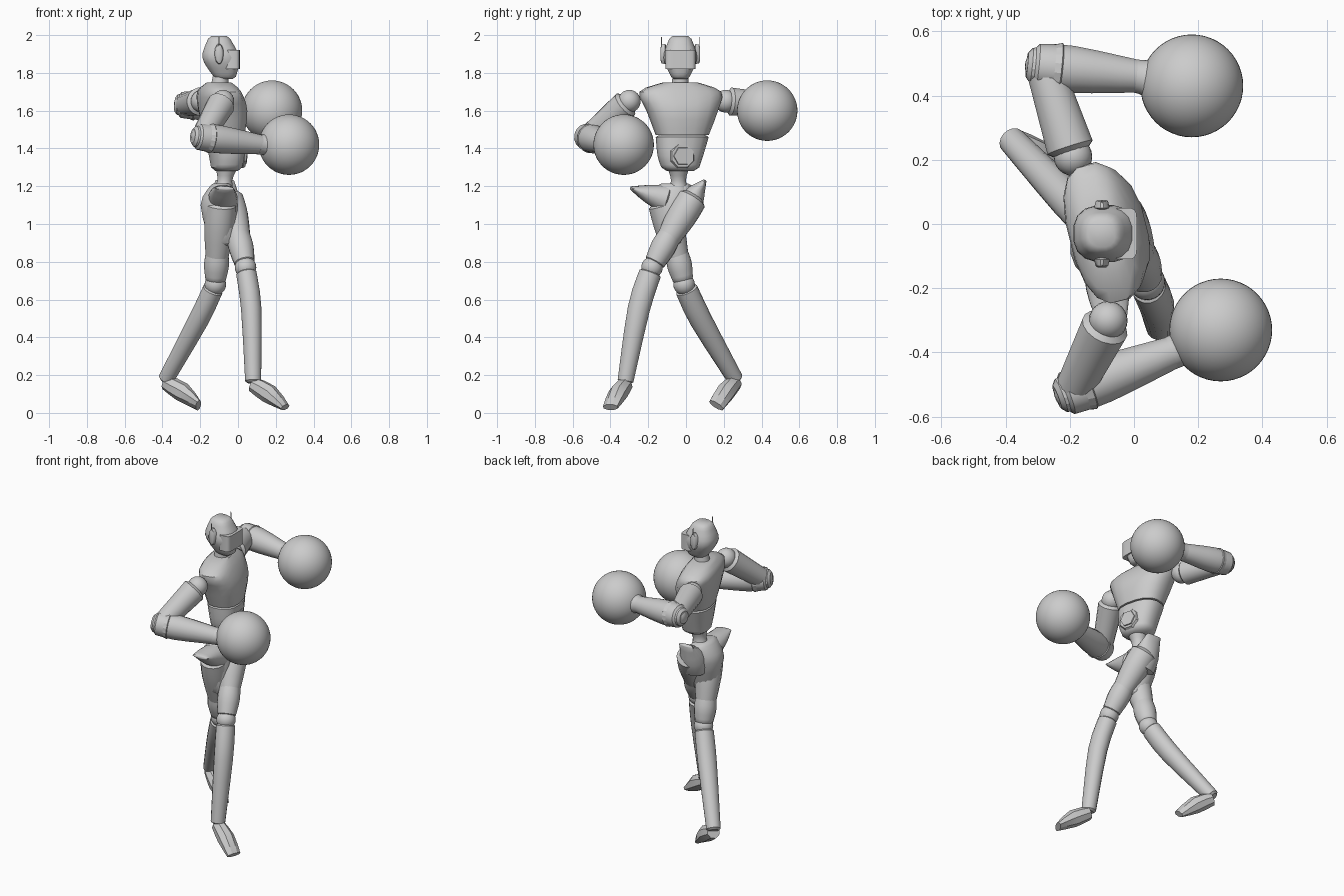
import bpy
import bmesh
import math
from mathutils import Vector

cube = bpy.data.objects.get("Cube")
if cube:
    bpy.data.objects.remove(cube, do_unlink=True)

# One material for every part
grey = bpy.data.materials.new("plain_grey")
grey.use_nodes = True
grey.diffuse_color = (0.6, 0.6, 0.6, 1)
grey.node_tree.nodes["Principled BSDF"].inputs["Base Color"].default_value = grey.diffuse_color

UP = Vector((0, 0, 1))
FORWARD = Vector((1, 0, 0))
SIDEWAYS = Vector((0, 1, 0))
SHOULDER_LINE = Vector((-.25, 1, 0)).normalized()
CHEST_FRONT = SHOULDER_LINE.cross(UP)


def finish(name, mesh_builder, sharp_angle):
    """Turn the built mesh into a shaded object."""
    bmesh.ops.recalc_face_normals(mesh_builder, faces=mesh_builder.faces)
    mesh = bpy.data.meshes.new(name)
    mesh_builder.to_mesh(mesh)
    mesh_builder.free()
    mesh.materials.append(grey)
    part = bpy.data.objects.new(name, mesh)
    bpy.context.collection.objects.link(part)
    bpy.ops.object.select_all(action='DESELECT')
    part.select_set(True)
    bpy.context.view_layer.objects.active = part
    bpy.ops.object.shade_smooth_by_angle(angle=math.radians(sharp_angle))


def curve_through(values, steps):
    """Sample a smooth curve that passes through every value."""
    ends = [values[0]] + list(values) + [values[-1]]
    samples = []
    for before, start, end, after in zip(ends, ends[1:], ends[2:], ends[3:]):
        for step in range(steps):
            t = step / steps
            leave, arrive = (end - before) / 2, (after - start) / 2
            blend = t * t * (3 - 2 * t)
            samples.append(start + (end - start) * blend
                           + leave * t * (1 - t) ** 2 - arrive * t * t * (1 - t))
    return samples + [values[-1]]


def skin(name, path, widths, depths=None, side=UP, level=False, sides=16,
         boxiness=1, steps=3, rounded=True, sharp_angle=40):
    """Skin a smooth run of oval rings along a path."""
    points = curve_through([Vector(point) for point in path], steps)
    across = curve_through(widths, steps)
    through = curve_through(depths or widths, steps)
    count = len(points)
    rings = []
    for index in range(count):
        heading = points[min(index + 1, count - 1)] - points[max(index - 1, 0)]
        heading = UP.copy() if level else heading.normalized()
        rings.append((points[index], heading, across[index], through[index]))
    # Small domed ends soften limbs
    if rounded:
        for place, sign in ((0, -1), (count + 1, 1)):
            centre, heading, width, depth = rings[0 if sign < 0 else -1]
            tip = centre + heading * sign * min(width, depth) / 4
            rings.insert(place, (tip, heading, width * .7, depth * .7))
    builder = bmesh.new()
    loops = []
    for centre, heading, width, depth in rings:
        u = (side - heading * side.dot(heading)).normalized()
        v = heading.cross(u)
        loop = []
        for corner in range(sides):
            angle = math.tau * (corner + .5) / sides
            c, s = [math.copysign(abs(f) ** boxiness, f) for f in (math.cos(angle), math.sin(angle))]
            loop.append(builder.verts.new(centre + u * c * width + v * s * depth))
        loops.append(loop)
    for low, high in zip(loops, loops[1:]):
        for k in range(sides):
            following = (k + 1) % sides
            builder.faces.new((low[k], low[following], high[following], high[k]))
    builder.faces.new(loops[0])
    builder.faces.new(loops[-1])
    finish(name, builder, sharp_angle)


def ball(name, centre, radius, segments=24):
    builder = bmesh.new()
    bmesh.ops.create_uvsphere(builder, u_segments=segments, v_segments=segments // 2, radius=radius)
    bmesh.ops.translate(builder, verts=builder.verts, vec=centre)
    finish(name, builder, sharp_angle=40)


# Head, visor and neck
skin("head", path=[(-.07, -.03, 1.78), (-.09, -.03, 1.88), (-.1, -.03, 1.98)],
     widths=[.05, .09, .06], depths=[.06, .1, .06],
     side=SIDEWAYS, level=True, boxiness=.8, steps=4)
skin("visor", path=[(-.03, -.03, 1.82), (-.03, -.03, 1.92)],
     widths=[.08, .08], depths=[.04, .04],
     side=SIDEWAYS, boxiness=.4, steps=1, rounded=False)
skin("neck", path=[(-.1, -.03, 1.7), (-.09, -.03, 1.8)],
     widths=[.05, .04], side=SIDEWAYS, rounded=False)

# Ear pods and antennae, mirrored about the middle of the head
for hand, sign in (("left", 1), ("right", -1)):
    inner = Vector((-.1, -.03 + sign * .08, 1.9))
    outer = inner + SIDEWAYS * sign * .02
    skin(hand + "_ear", path=[inner, outer], widths=[.055, .05], depths=[.025, .02], steps=1)
    skin(hand + "_antenna", path=[outer, outer + UP * .09], widths=[.004, .002],
         side=SIDEWAYS, sides=6, steps=1, rounded=False)

# Torso, twisted along the shoulder line
skin("chest", path=[(-.07, -.02, 1.47), (-.08, -.02, 1.6), (-.1, -.03, 1.7), (-.1, -.03, 1.75)],
     widths=[.14, .19, .22, .09], depths=[.1, .12, .1, .06],
     side=SHOULDER_LINE, level=True, boxiness=.8, rounded=False)
skin("abdomen", path=[(-.06, -.03, 1.3), (-.06, -.03, 1.36), (-.07, -.02, 1.46)],
     widths=[.1, .12, .14], depths=[.08, .09, .1],
     side=SHOULDER_LINE, level=True, boxiness=.8)
skin("waist", path=[(-.08, -.04, 1.17), (-.07, -.04, 1.23), (-.06, -.04, 1.3)],
     widths=[.06, .04, .06], side=SIDEWAYS, level=True, rounded=False)

# Stepped belly buckle
buckle = Vector((-.06, -.04, 1.36)) + CHEST_FRONT * .08
for name, size, lift, corners in (("belly_frame", .07, .015, 8), ("belly_plate", .055, .022, 6)):
    skin(name, path=[buckle, buckle + CHEST_FRONT * lift], widths=[size, size * .9],
         sides=corners, steps=1, rounded=False, sharp_angle=20)


def arm(hand, shoulder, elbow, wrist, glove):
    """Shoulder ball, two sleeves, elbow guard, flared cuff and round glove."""
    shoulder, elbow, wrist, glove = map(Vector, (shoulder, elbow, wrist, glove))
    upper = (elbow - shoulder).normalized()
    lower = (wrist - elbow).normalized()
    ball(hand + "_shoulder", shoulder, .06)
    skin(hand + "_upper_arm", path=[shoulder + upper * .03, elbow - upper * .02],
         widths=[.075, .06])
    ball(hand + "_elbow", elbow, .06)
    skin(hand + "_forearm", path=[elbow - lower * .02, elbow.lerp(wrist, .3), wrist],
         widths=[.07, .075, .052])
    skin(hand + "_elbow_guard", path=[elbow - lower * .04, elbow + lower * .05],
         widths=[.055, .08], steps=1, sharp_angle=20)
    toward = (glove - wrist).normalized()
    skin(hand + "_cuff", path=[wrist - toward * .02, wrist.lerp(glove, .2), wrist.lerp(glove, .5)],
         widths=[.052, .06, .11], rounded=False)
    ball(hand + "_glove", glove, radius=.16, segments=48)


arm("left", shoulder=(-.19, .21, 1.65), elbow=(-.28, .49, 1.63),
    wrist=(.01, .46, 1.61), glove=(.18, .43, 1.6))
arm("right", shoulder=(-.08, -.3, 1.65), elbow=(-.19, -.52, 1.46),
    wrist=(.12, -.4, 1.42), glove=(.27, -.33, 1.42))

# Pelvis with flared hip tips
skin("pelvis", path=[(-.08, -.08, .9), (-.1, -.07, 1.1), (-.09, -.06, 1.2)],
     widths=[.06, .11, .1], depths=[.07, .1, .06], side=SIDEWAYS, level=True)
skin("right_hip_flare", path=[(-.07, -.29, 1.19), (-.08, -.2, 1.16), (-.08, -.1, 1.13)],
     widths=[.05, .07, .08], depths=[.01, .05, .08], side=FORWARD)
skin("left_hip_flare", path=[(-.07, .1, 1.23), (-.07, .03, 1.13), (-.06, -.01, 1.05)],
     widths=[.05, .08, .085], depths=[.01, .07, .075], side=FORWARD)


def leg(hand, hip, cuff, knee, calf, ankle, toes, splay):
    """Thigh, thigh sleeve, knee ball, curved shin and wedge foot."""
    hip, cuff, knee, calf, ankle, toes = map(Vector, (hip, cuff, knee, calf, ankle, toes))
    thigh_end = cuff.lerp(knee, .4)
    skin(hand + "_thigh", path=[hip, hip.lerp(cuff, .5), thigh_end],
         widths=[.08, .08, .055], side=SIDEWAYS)
    skin(hand + "_thigh_sleeve", path=[cuff, cuff.lerp(knee, .4), cuff.lerp(knee, .85)],
         widths=[.06, .067, .055], side=SIDEWAYS)
    ball(hand + "_knee", knee, .057)
    skin(hand + "_shin", path=[knee.lerp(calf, .15), calf, ankle],
         widths=[.06, .06, .043], depths=[.055, .055, .043], side=SIDEWAYS)
    skin(hand + "_foot", path=[ankle - UP * .02, ankle.lerp(toes, .5), toes],
         widths=[.04, .052, .045], depths=[.04, .052, .02],
         side=Vector(splay), sides=8, steps=2, rounded=False, sharp_angle=30)


# Left leg crosses in front, right leg trails behind
leg("left", hip=(-.05, .03, 1.13), cuff=(0, -.08, .95), knee=(.04, -.18, .77),
    calf=(.07, -.25, .55), ankle=(.08, -.32, .17), toes=(.25, -.4, .03), splay=(.5, 1, 0))
leg("right", hip=(-.09, -.12, 1.1), cuff=(-.11, -.05, .85), knee=(-.12, -.01, .68),
    calf=(-.21, .08, .49), ankle=(-.38, .26, .18), toes=(-.21, .16, .04), splay=(-.5, 1, 0))
